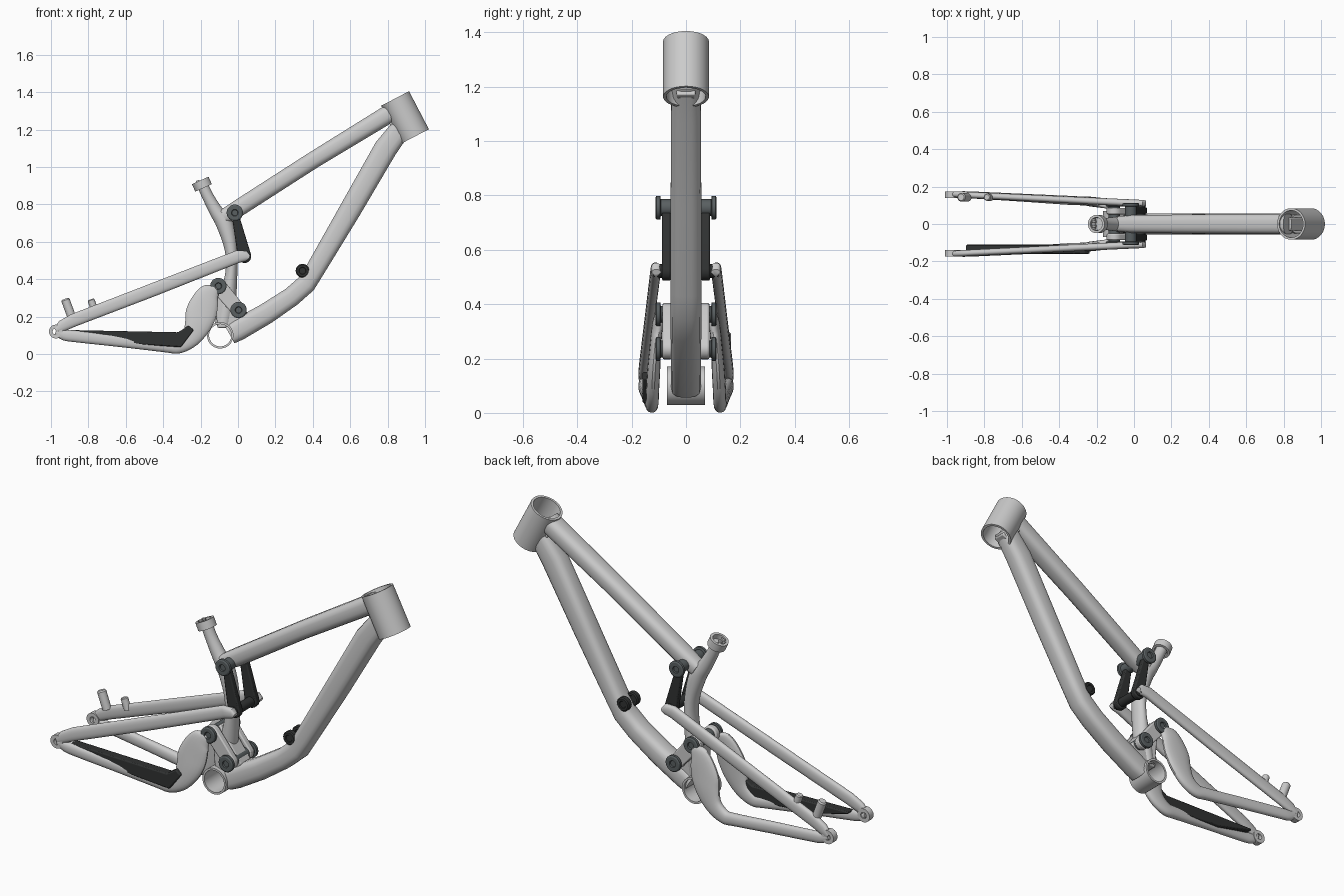
import bpy, bmesh, math
from mathutils import Vector

if "Cube" in bpy.data.objects:
    bpy.data.objects.remove(bpy.data.objects["Cube"])


def material(name, c):
    m = bpy.data.materials.new(name)
    m.diffuse_color = (*c, 1)
    m.use_nodes = True
    m.node_tree.nodes["Principled BSDF"].inputs["Base Color"].default_value = m.diffuse_color
    return m


DARK = material("dark_rubber", (0.03, 0.032, 0.032))
STEEL = material("dark_steel", (0.10, 0.115, 0.12))


def finish(name, bm, mat=None):
    bmesh.ops.recalc_face_normals(bm, faces=bm.faces)
    me = bpy.data.meshes.new(name)
    bm.to_mesh(me)
    bm.free()
    ob = bpy.data.objects.new(name, me)
    bpy.context.collection.objects.link(ob)
    if mat:
        me.materials.append(mat)
    return ob


def skin(bm, rings, caps=True, wrap=False):
    n = len(rings[0])
    pairs = list(zip(rings, rings[1:])) + ([(rings[-1], rings[0])] if wrap else [])
    for a, b in pairs:
        for i in range(n):
            j = (i + 1) % n
            bm.faces.new((a[i], a[j], b[j], b[i]))
    if caps and not wrap:
        bm.faces.new(rings[0])
        bm.faces.new(rings[-1])


def smooth_path(pts, k):
    """Catmull-Rom through rows of numbers."""
    out = []
    for i in range(len(pts) - 1):
        p = [pts[max(0, i - 1)], pts[i], pts[i + 1], pts[min(len(pts) - 1, i + 2)]]
        for s in range(k):
            t = s / k
            out.append([0.5 * (2 * b + (c - a) * t + (2 * a - 5 * b + 4 * c - d) * t * t
                               + (3 * b - a - 3 * c + d) * t ** 3) for a, b, c, d in zip(*p)])
    return out + [list(pts[-1])]


def sweep(name, rows, k=1, square=2.0, n=24, side=1, mat=None):
    """rows: x, y, z, half height in the xz plane, half width in y. square: superellipse power."""
    rows = smooth_path(rows, k)
    bm = bmesh.new()
    rings = []
    for i, (x, y, z, h, w) in enumerate(rows):
        a, b = rows[max(0, i - 1)], rows[min(len(rows) - 1, i + 1)]
        t = Vector((b[0] - a[0], 0, b[2] - a[2])).normalized()
        nrm = Vector((-t.z, 0, t.x))
        ring = []
        for j in range(n):
            ang = 2 * math.pi * (j + 0.5) / n
            c, s = math.cos(ang), math.sin(ang)
            u = math.copysign(abs(c) ** (2 / square), c) * w
            v = math.copysign(abs(s) ** (2 / square), s) * h
            p = Vector((x, y + u, z)) + nrm * v
            ring.append(bm.verts.new((p.x, p.y * side, p.z)))
        rings.append(ring)
    skin(bm, rings)
    return finish(name, bm, mat)


def lathe(name, p0, p1, prof, wrap=False, n=32, mat=None):
    """prof: (radius, fraction along the p0-p1 axis)."""
    p0, p1 = Vector(p0), Vector(p1)
    ax = p1 - p0
    u = ax.normalized().orthogonal()
    v = ax.normalized().cross(u)
    bm = bmesh.new()
    rings = [[bm.verts.new(p0 + ax * f + r * (u * math.cos(2 * math.pi * i / n)
              + v * math.sin(2 * math.pi * i / n))) for i in range(n)] for r, f in prof]
    skin(bm, rings, True, wrap)
    return finish(name, bm, mat)


def pipe(name, p0, p1, r, ri, mat=None, n=32):
    return lathe(name, p0, p1, [(ri, 0), (r, 0), (r, 1), (ri, 1)], True, n, mat)


def plate(name, outline, y0, y1, mat=None, bevel=0.006):
    bm = bmesh.new()
    rings = [[bm.verts.new((x, y, z)) for x, z in outline] for y in (y0, y1)]
    skin(bm, rings)
    ob = finish(name, bm, mat)
    m = ob.modifiers.new("soft_edges", 'BEVEL')
    m.width, m.segments = bevel, 2
    return ob


def capsule(a, b, ra, rb, n=8):
    """Outline of a link around two pivots."""
    ang = math.atan2(b[1] - a[1], b[0] - a[0])
    out = []
    for c, r, s in ((a, ra, ang + math.pi / 2), (b, rb, ang - math.pi / 2)):
        for i in range(n + 1):
            t = s + math.pi * i / n
            out.append((c[0] + r * math.cos(t), c[1] + r * math.sin(t)))
    return out


# Head tube and bottom bracket shell, both hollow
pipe("head_tube", (0.84, 0, 1.366), (0.946, 0, 1.163), 0.063, 0.054, n=48)
pipe("bottom_bracket_shell", (-0.095, -0.07, 0.10), (-0.095, 0.07, 0.10), 0.05, 0.042, n=40)

# Main tubes
sweep("top_tube", [(-0.075, 0, 0.735, 0.040, 0.042), (0.0, 0, 0.778, 0.046, 0.048),
                   (0.40, 0, 1.035, 0.046, 0.052), (0.825, 0, 1.295, 0.05, 0.055)], square=2.9, n=16)
sweep("down_tube", [(0.885, 0, 1.225, 0.055, 0.050), (0.79, 0, 1.10, 0.063, 0.056),
                    (0.60, 0, 0.77, 0.059, 0.057), (0.415, 0, 0.455, 0.052, 0.057),
                    (0.365, 0, 0.375, 0.053, 0.057), (0.285, 0, 0.305, 0.053, 0.057),
                    (0.15, 0, 0.215, 0.057, 0.056), (0.0, 0, 0.13, 0.060, 0.055),
                    (-0.045, 0, 0.105, 0.055, 0.055)], square=3.2, n=16)
sweep("seat_tube", [(-0.19, 0, 0.905, 0.030, 0.030), (-0.16, 0, 0.84, 0.031, 0.031),
                    (-0.115, 0, 0.76, 0.037, 0.036), (-0.07, 0, 0.69, 0.045, 0.042),
                    (-0.037, 0, 0.56, 0.035, 0.045), (-0.035, 0, 0.44, 0.032, 0.048),
                    (-0.055, 0, 0.30, 0.045, 0.050), (-0.08, 0, 0.15, 0.045, 0.050)], k=5)
plate("head_gusset", [(0.80, 1.25), (0.84, 1.31), (0.93, 1.17), (0.86, 1.14)], -0.035, 0.035)
plate("pivot_gusset", [(-0.13, 0.37), (-0.08, 0.40), (0.05, 0.22), (-0.02, 0.14), (-0.11, 0.14)],
      -0.042, 0.042)

# Seat clamp with ears and bolt
pipe("seat_clamp", (-0.184, 0, 0.888), (-0.202, 0, 0.928), 0.036, 0.026)
for y in (-0.012, 0.012):
    plate("clamp_ear", [(-0.222, 0.885), (-0.226, 0.925), (-0.205, 0.932), (-0.20, 0.89)],
          y - 0.006, y + 0.006, bevel=0.002)
lathe("clamp_bolt", (-0.215, -0.026, 0.908), (-0.215, 0.026, 0.908), [(0.008, 0), (0.008, 1)], n=12)

# Pivot axles with flanged, recessed bolt heads
AXLE = [(0.011, 0.03), (0.013, 0.0), (0.026, 0.0), (0.031, 0.02), (0.031, 0.08), (0.022, 0.09)]
AXLE += [(r, 1 - f) for r, f in reversed(AXLE)]
UP, MID, LOW, ROCK = (-0.017, 0.755), (-0.105, 0.363), (0.003, 0.235), (0.035, 0.522)
for name, (x, z) in (("rocker_axle", UP), ("rear_link_axle", MID), ("front_link_axle", LOW)):
    lathe(name, (x, -0.113, z), (x, 0.113, z), AXLE, mat=STEEL)
lathe("stay_axle", (ROCK[0], -0.12, ROCK[1]), (ROCK[0], 0.12, ROCK[1]),
      [(0.018, 0), (0.018, 1)], mat=DARK)

# Dark chain guard wrapped round the right chainstay
plate("chain_guard", [(-0.90, 0.128), (-0.32, 0.116), (-0.265, 0.152), (-0.236, 0.128),
                      (-0.305, 0.036), (-0.68, 0.062), (-0.895, 0.115)], -0.160, -0.110, DARK)

for s, label in ((1, "left"), (-1, "right")):
    # Suspension links
    plate("rocker_link_" + label, capsule(UP, ROCK, 0.018, 0.036), s * 0.056, s * 0.088, DARK)
    plate("lower_link_" + label, capsule(MID, LOW, 0.042, 0.038), s * 0.052, s * 0.086)
    # Upper stay
    sweep("seatstay_" + label,
          [(0.062, 0.110, 0.518, 0.010, 0.016), (0.045, 0.110, 0.524, 0.028, 0.019),
           (0.0, 0.112, 0.521, 0.034, 0.019), (-0.45, 0.134, 0.345, 0.036, 0.018),
           (-0.88, 0.155, 0.180, 0.035, 0.017), (-0.94, 0.158, 0.150, 0.031, 0.017),
           (-0.975, 0.160, 0.126, 0.016, 0.014)], square=2.5, n=20, side=s)
    # Lower stay, curving up into the wide pivot plate
    sweep("chainstay_" + label,
          [(-0.975, 0.158, 0.118, 0.016, 0.014), (-0.93, 0.157, 0.101, 0.028, 0.018),
           (-0.86, 0.155, 0.093, 0.031, 0.019), (-0.62, 0.142, 0.068, 0.032, 0.021),
           (-0.39, 0.129, 0.042, 0.033, 0.024), (-0.32, 0.125, 0.040, 0.038, 0.024),
           (-0.255, 0.123, 0.082, 0.050, 0.024), (-0.215, 0.119, 0.155, 0.072, 0.024),
           (-0.195, 0.114, 0.225, 0.083, 0.022), (-0.165, 0.107, 0.305, 0.066, 0.020),
           (-0.135, 0.100, 0.345, 0.040, 0.018), (-0.125, 0.098, 0.362, 0.012, 0.012)],
          k=4, square=2.3, n=20, side=s)
    # Rear dropout
    pipe("dropout_" + label, (-0.974, s * 0.138, 0.12), (-0.974, s * 0.173, 0.12), 0.026, 0.012)
    # Shock mount bolt and tab
    lathe("shock_mount_" + label, (0.345, s * 0.022, 0.445), (0.345, s * 0.056, 0.445),
          [(0.012, 0.1), (0.014, 0), (0.022, 0), (0.026, 0.15), (0.026, 0.85), (0.022, 1),
           (0.014, 1), (0.012, 0.9)], n=24, mat=DARK)
    plate("shock_tab_" + label, capsule((0.345, 0.445), (0.385, 0.43), 0.014, 0.016),
          s * 0.030, s * 0.046, bevel=0.002)

# Brake posts on the left upper stay only
for x0, z0, x1, z1, r in ((-0.89, 0.20, -0.925, 0.295, 0.017), (-0.765, 0.23, -0.787, 0.292, 0.014)):
    lathe("brake_post", (x0, 0.143, z0), (x1, 0.143, z1),
          [(r, 0), (r, 0.93), (r * 0.75, 1)], n=20)

# Shading: smooth with sharp edges kept
bpy.ops.object.select_all(action='SELECT')
bpy.context.view_layer.objects.active = bpy.data.objects["head_tube"]
bpy.ops.object.shade_smooth_by_angle(angle=math.radians(32))
